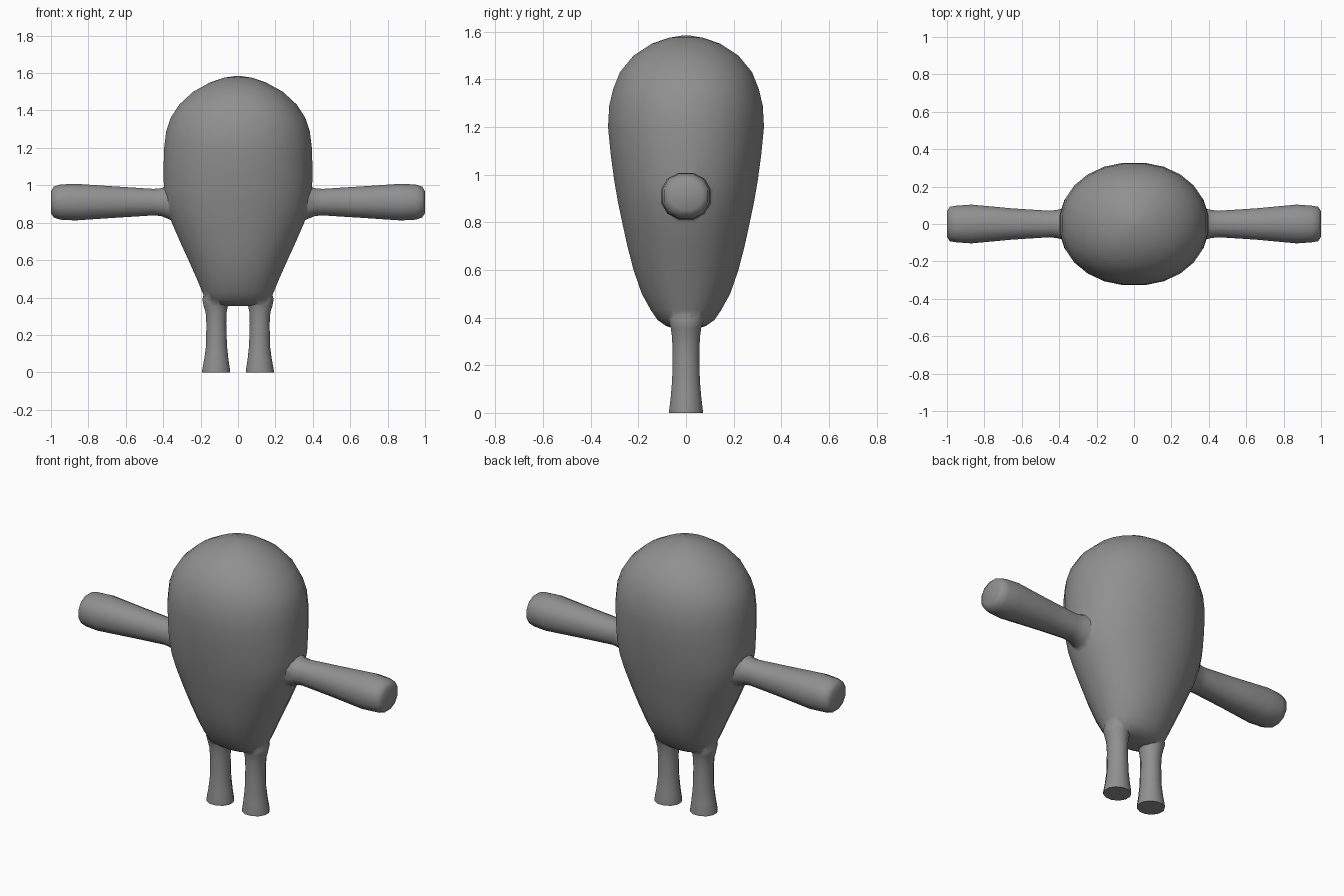
import bpy, bmesh, math
from mathutils import Vector

if "Cube" in bpy.data.objects:
    bpy.data.objects.remove(bpy.data.objects["Cube"])

grey = bpy.data.materials.new("plain grey")
grey.diffuse_color = (0.28, 0.28, 0.28, 1)
grey.use_nodes = True
grey.node_tree.nodes["Principled BSDF"].inputs["Base Color"].default_value = grey.diffuse_color


def loft(name, rings, sides, place, power=2.0):
    """Skin a row of closed rings (distance, half width, half depth, offset)."""
    bm = bmesh.new()
    rows = []
    for d, a, b, off in rings:
        row = []
        for i in range(sides):
            t = 2 * math.pi * (i + 0.5) / sides
            c, s = math.cos(t), math.sin(t)
            u = math.copysign(abs(c) ** (2 / power), c) * a + off
            v = math.copysign(abs(s) ** (2 / power), s) * b
            row.append(bm.verts.new(place(d, u, v)))
        rows.append(row)
    for r0, r1 in zip(rows, rows[1:]):
        for i in range(sides):
            j = (i + 1) % sides
            bm.faces.new((r0[i], r0[j], r1[j], r1[i]))
    bm.faces.new(rows[0][::-1])
    bm.faces.new(rows[-1])
    bmesh.ops.recalc_face_normals(bm, faces=bm.faces)
    mesh = bpy.data.meshes.new(name)
    bm.to_mesh(mesh)
    bm.free()
    mesh.materials.append(grey)
    obj = bpy.data.objects.new(name, mesh)
    bpy.context.collection.objects.link(obj)
    return obj


# Egg-shaped body: height, half width, half depth
profile = [(0.355, 0.10, 0.05), (0.365, 0.145, 0.085), (0.39, 0.175, 0.12),
           (0.43, 0.193, 0.148), (0.50, 0.222, 0.187), (0.60, 0.267, 0.222),
           (0.70, 0.313, 0.248), (0.80, 0.357, 0.27), (0.88, 0.385, 0.287),
           (0.97, 0.399, 0.303), (1.08, 0.402, 0.318), (1.20, 0.398, 0.33),
           (1.29, 0.387, 0.325), (1.36, 0.363, 0.308), (1.43, 0.318, 0.28),
           (1.50, 0.242, 0.222), (1.55, 0.15, 0.145), (1.575, 0.075, 0.072),
           (1.585, 0.012, 0.012)]
body = loft("body", [(z, a, b, 0) for z, a, b in profile], 24,
            lambda d, u, v: Vector((u, v, d)), 2.1)

# Arms widen towards rounded hands, legs widen towards flat feet
arm = [(0.32, 0.12, 0.10, 0.0), (0.375, 0.092, 0.088, 0.0), (0.41, 0.077, 0.078, 0.0),
       (0.45, 0.073, 0.073, 0.0), (0.65, 0.086, 0.086, 0.0), (0.87, 0.101, 0.107, 0.0),
       (0.95, 0.097, 0.101, 0.0), (0.985, 0.085, 0.095, 0.0), (1.0, 0.06, 0.07, 0.0)]
leg = [(0.0, 0.077, 0.073, 0.117), (0.012, 0.077, 0.073, 0.117),
       (0.07, 0.067, 0.066, 0.116), (0.14, 0.058, 0.06, 0.115),
       (0.26, 0.055, 0.058, 0.116), (0.32, 0.058, 0.061, 0.117),
       (0.355, 0.067, 0.066, 0.119), (0.39, 0.075, 0.078, 0.118),
       (0.44, 0.07, 0.07, 0.11)]
limbs = []
for side, label in ((-1, "left"), (1, "right")):
    limbs.append(loft(label + "_arm", arm, 12,
                      lambda d, u, v: Vector((side * d, v, 0.91 + u)), 2.2))
    limbs.append(loft(label + "_leg", leg, 12,
                      lambda d, u, v: Vector((side * u, v, d))))

# Fuse the limbs into one continuous skin
bpy.context.view_layer.objects.active = body
body.select_set(True)
for limb in limbs:
    mod = body.modifiers.new("fuse", "BOOLEAN")
    mod.operation = "UNION"
    mod.solver = "EXACT"
    mod.object = limb
    bpy.ops.object.modifier_apply(modifier=mod.name)
    bpy.data.objects.remove(limb)
bpy.ops.object.shade_smooth_by_angle(angle=math.radians(55))
